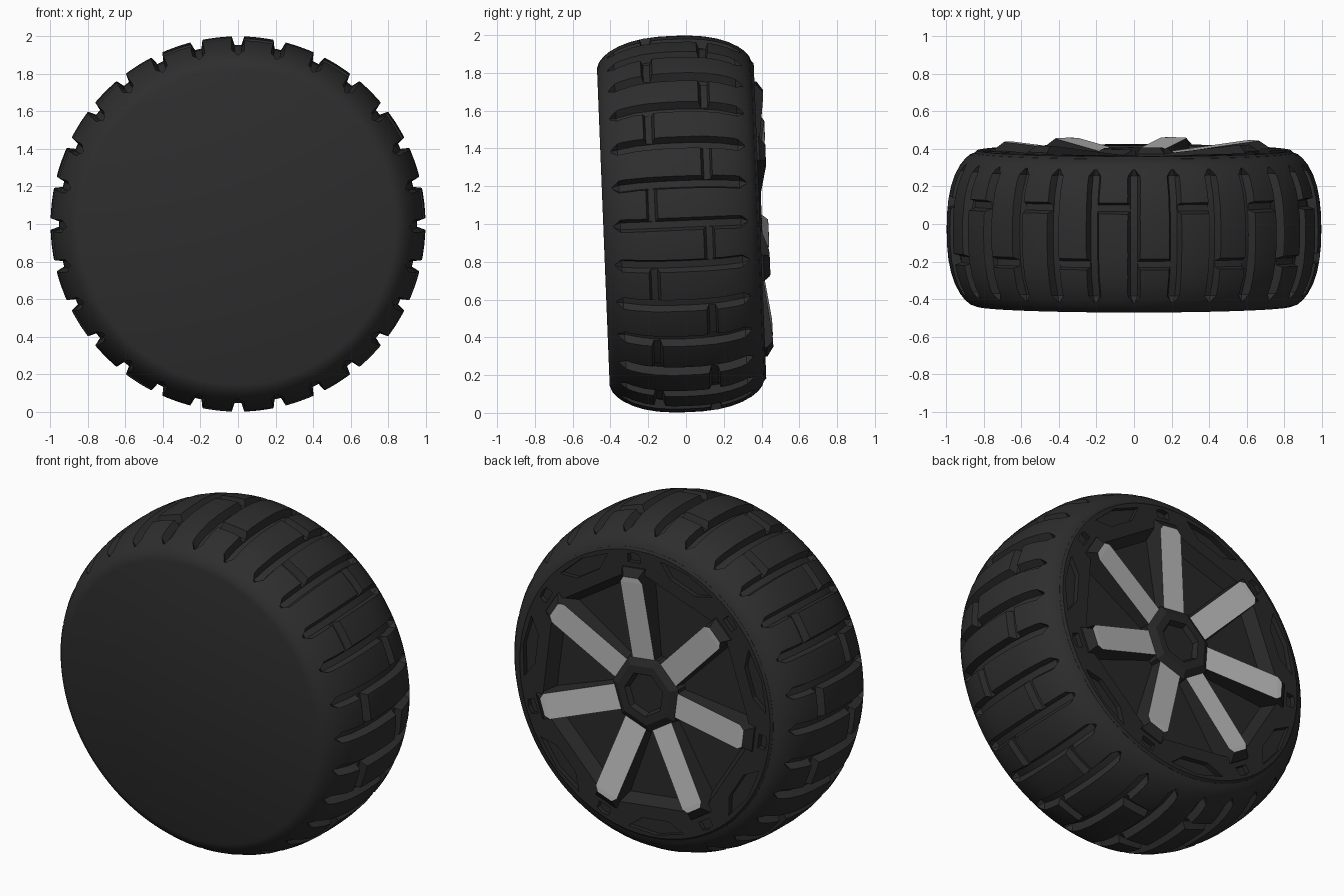
import bpy, bmesh, math
from mathutils import Matrix, Vector

if "Cube" in bpy.data.objects:
    bpy.data.objects.remove(bpy.data.objects["Cube"])

TILT = Matrix.Translation((0, -0.028, 1)) @ Matrix.Rotation(0.04, 4, 'X')
GROOVES, SPOKES = 28, 7
SPOKE_START = math.radians(7)


def material(name, value, rough):
    m = bpy.data.materials.new(name)
    m.use_nodes = True
    colour = (value, value, value, 1)
    m.diffuse_color = colour
    bsdf = m.node_tree.nodes["Principled BSDF"]
    bsdf.inputs["Base Color"].default_value = colour
    bsdf.inputs["Roughness"].default_value = rough
    return m


RUBBER = material("black rubber", 0.027, 0.8)
RIM = material("dark rim", 0.021, 0.7)
SILVER = material("pale silver", 0.5, 0.6)


# Wheel coordinates: angle from the top, radius, position along the axle
def polar(a, r, w):
    return Vector((r * math.sin(a), w, r * math.cos(a)))


# Offset sideways (t) from a spoke or groove centre line
def beside(a, r, w, t):
    return polar(a, r, w) + t * Vector((math.cos(a), 0, -math.sin(a)))


def loft(bm, rings):
    rows = [[bm.verts.new(p) for p in ring] for ring in rings]
    n = len(rows[0])
    for a, b in zip(rows, rows[1:]):
        for i in range(n):
            j = (i + 1) % n
            bm.faces.new((a[i], a[j], b[j], b[i]))
    bm.faces.new(rows[0])
    bm.faces.new(rows[-1])


def lathe(bm, profile, sides, start=0.0):
    loft(bm, [[polar(start + math.tau * i / sides, r, w) for i in range(sides)]
              for r, w in profile])


def make(name, bm, *mats):
    bmesh.ops.recalc_face_normals(bm, faces=bm.faces[:])
    me = bpy.data.meshes.new(name)
    bm.to_mesh(me)
    bm.free()
    for m in mats:
        me.materials.append(m)
    ob = bpy.data.objects.new(name, me)
    bpy.context.collection.objects.link(ob)
    return ob


def carve(ob, cutters):
    for c in cutters:
        c.hide_render = True
        mod = ob.modifiers.new("carve", 'BOOLEAN')
        mod.object, mod.operation, mod.solver = c, 'DIFFERENCE', 'EXACT'
    dg = bpy.context.evaluated_depsgraph_get()
    me = bpy.data.meshes.new_from_object(ob.evaluated_get(dg))
    ob.modifiers.clear()
    ob.data = me
    for c in cutters:
        bpy.data.objects.remove(c)


def finish(ob, angle=None):
    ob.data.transform(TILT)
    if angle:
        bpy.ops.object.select_all(action='DESELECT')
        ob.select_set(True)
        bpy.context.view_layer.objects.active = ob
        bpy.ops.object.shade_smooth_by_angle(angle=math.radians(angle))


# Tyre: rounded solid, closed front, shallow seat for the rim at the back
def crown(w):
    return 0.84 + 0.158 * (1 - min(1, abs(w) / 0.41) ** 2.5) ** 0.6


bm = bmesh.new()
half = [0, 0.08, 0.16, 0.23, 0.29, 0.34, 0.375, 0.398, 0.41]
stations = [-w for w in reversed(half[1:])] + half
profile = [(crown(w), w) for w in stations]
lathe(bm, profile + [(0.855, 0.405), (0.85, 0.33)][1:], GROOVES * 4)
tyre = make("tyre", bm, RUBBER)

# Tread: cross grooves with pointed ends
step = math.tau / GROOVES
bm = bmesh.new()
for i in range(GROOVES):
    rings = []
    for w in (-0.355, -0.32, -0.22, -0.1, 0, 0.1, 0.22, 0.32, 0.355):
        end = abs(w) > 0.34
        depth, floor, top = (0.005, 0.004, 0.012) if end else (0.045, 0.018, 0.044)
        lo, hi = crown(w) - depth, crown(w) + 0.03
        rings.append([beside(i * step, r, w, t) for r, t in
                      ((lo, -floor), (lo, floor), (hi, top), (hi, -top))])
    loft(bm, rings)
cross_cutter = make("cross_groove_cutter", bm, RUBBER)

# Tread: short link grooves that alternate between the two sides
bm = bmesh.new()
for i in range(GROOVES):
    mid = 0.15 if i % 2 else -0.15
    lo, hi = crown(mid) - 0.04, crown(mid) + 0.04
    loft(bm, [[polar((i + f) * step, r, mid + t) for r, t in
               ((lo, -0.017), (lo, 0.017), (hi, 0.042), (hi, -0.042))]
              for f in (0.01, 0.5, 0.99)])
link_cutter = make("link_groove_cutter", bm, RUBBER)
carve(tyre, [cross_cutter, link_cutter])
finish(tyre, 25)

# Rim: disc with a seven-sided dish and pockets around its edge
bm = bmesh.new()
lathe(bm, [(0.848, 0.30), (0.848, 0.408), (0.835, 0.42)], GROOVES * 4)
rim = make("rim", bm, RIM)

spoke_angles = [SPOKE_START + math.tau * i / SPOKES for i in range(SPOKES)]
half_turn = math.pi / SPOKES

bm = bmesh.new()
lathe(bm, [(0.68, 0.35), (0.74, 0.44)], SPOKES, SPOKE_START)
dish_cutter = make("dish_cutter", bm, RIM)


def pocket(bm, a, inner, outer, wide_in, wide_out):
    loft(bm, [[polar(a + s, r, w) for r, s in
               ((inner, -wide_in), (inner, wide_in), (outer, wide_out),
                (outer + 0.01, 0), (outer, -wide_out))] for w in (0.39, 0.45)])


bm = bmesh.new()
for a in spoke_angles:
    pocket(bm, a, 0.765, 0.81, 0.055, 0.05)
    pocket(bm, a + half_turn, 0.735, 0.81, 0.12, 0.23)
pocket_cutter = make("pocket_cutter", bm, RIM)
carve(rim, [dish_cutter, pocket_cutter])
finish(rim, 25)

# Spokes: dark wedges rising outwards, with a pale top face
bm = bmesh.new()
outline = ((0.19, 0.33), (0.19, 0.405), (0.66, 0.462), (0.69, 0.464),
           (0.735, 0.43), (0.735, 0.33))
for a in spoke_angles:
    rings = []
    for side in (-1, 1):
        ring = []
        for r, w in outline:
            t = 0.086 if w < 0.34 else 0.05 if r == 0.69 else 0.074
            ring.append(beside(a, r, w, side * t))
        rings.append(ring)
    loft(bm, rings)
spokes = make("spokes", bm, RIM, SILVER)
for p in spokes.data.polygons:
    p.material_index = int(p.normal.y > 0.95)
finish(spokes)

# Hub: seven-sided cap with a sunken middle
bm = bmesh.new()
lathe(bm, [(0.235, 0.33), (0.225, 0.405), (0.18, 0.43), (0.13, 0.43),
           (0.115, 0.40)], SPOKES, SPOKE_START + half_turn)
finish(make("hub", bm, RIM))
